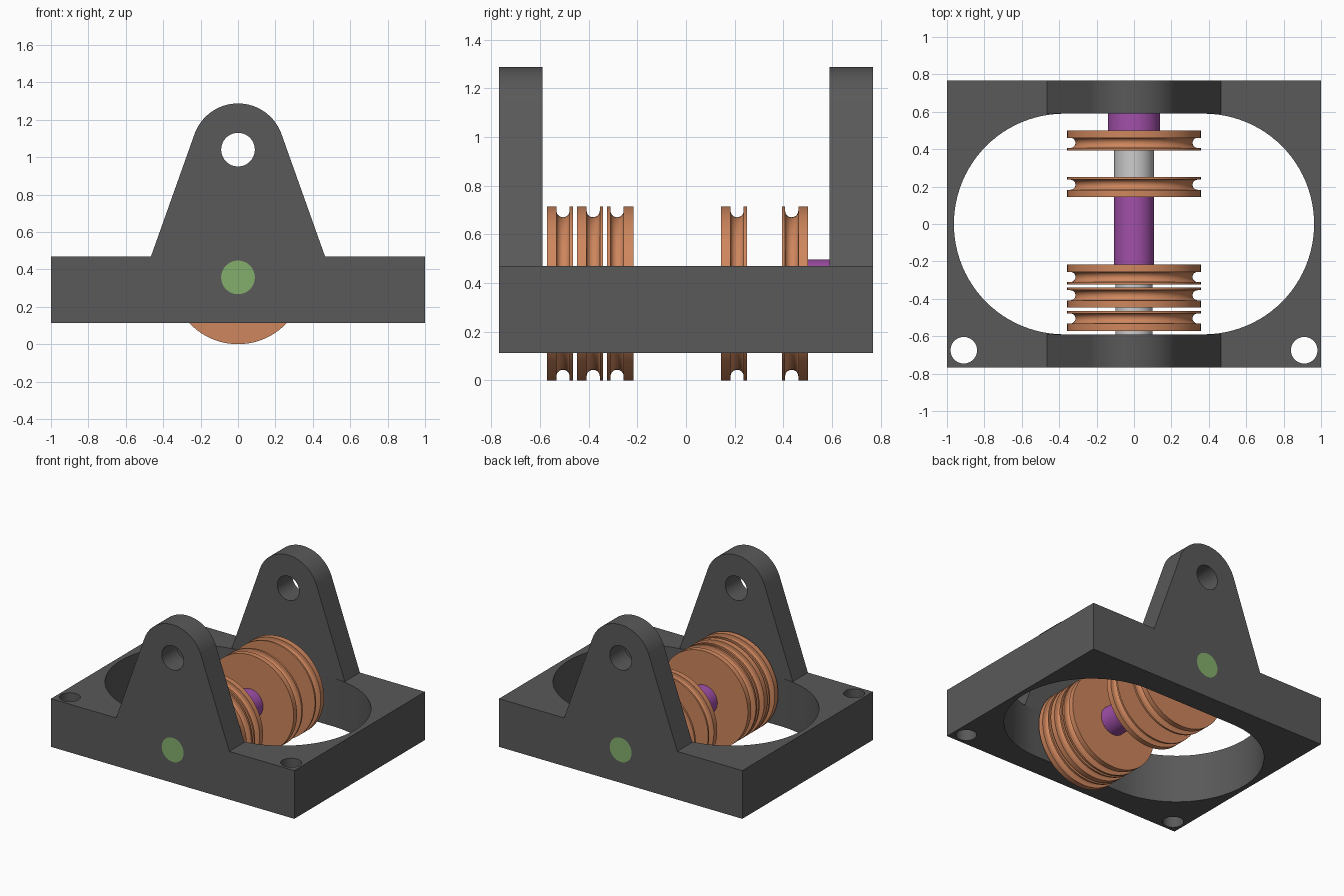
import bpy, bmesh
from math import sin, cos, pi, radians, atan2, acos, hypot
from mathutils import Matrix

if "Cube" in bpy.data.objects:
    bpy.data.objects.remove(bpy.data.objects["Cube"])

AXLE_Z, BORE, HALF_Y, WALL_Y = 0.357, 0.09, 0.767, 0.59


def material(name, rgb):
    m = bpy.data.materials.new(name)
    m.diffuse_color = (*rgb, 1)
    m.use_nodes = True
    m.node_tree.nodes["Principled BSDF"].inputs["Base Color"].default_value = m.diffuse_color
    return m


DARK = material("dark_metal", (0.10, 0.10, 0.10))
COPPER = material("copper", (0.62, 0.24, 0.11))
PURPLE = material("purple", (0.36, 0.08, 0.40))
GREEN = material("green", (0.23, 0.43, 0.15))


def finish(bm, name, mat=None):
    bmesh.ops.recalc_face_normals(bm, faces=bm.faces[:])
    me = bpy.data.meshes.new(name)
    bm.to_mesh(me)
    bm.free()
    ob = bpy.data.objects.new(name, me)
    bpy.context.collection.objects.link(ob)
    if mat:
        me.materials.append(mat)
    smooth(ob)
    return ob


def smooth(ob):
    bpy.ops.object.select_all(action='DESELECT')
    ob.select_set(True)
    bpy.context.view_layer.objects.active = ob
    bpy.ops.object.shade_smooth_by_angle(angle=radians(30))


def arc(cx, cy, r, a0, a1, n):
    return [(cx + r * cos(a0 + (a1 - a0) * i / n), cy + r * sin(a0 + (a1 - a0) * i / n))
            for i in range(n + 1)]


def circle(cx, cy, r, n=48):
    return arc(cx, cy, r, 0, 2 * pi, n)[:-1]


def plate(name, loops, depth, matrix, mat):
    """Extrude an outline with holes (first loop is the outside)."""
    bm = bmesh.new()
    for pts in loops:
        vs = [bm.verts.new((x, y, 0)) for x, y in pts]
        for a, b in zip(vs, vs[1:] + vs[:1]):
            bm.edges.new((a, b))
    bmesh.ops.triangle_fill(bm, edges=bm.edges[:], use_beauty=True)
    geo = bmesh.ops.extrude_face_region(bm, geom=bm.faces[:])
    new = [v for v in geo["geom"] if isinstance(v, bmesh.types.BMVert)]
    bmesh.ops.translate(bm, verts=new, vec=(0, 0, depth))
    bm.transform(matrix)
    return finish(bm, name, mat)


def lathe(name, profile, mat=None, steps=96):
    """Spin a closed (y, radius) profile around the axle."""
    bm = bmesh.new()
    rings = [[bm.verts.new((r * cos(2 * pi * i / steps), y, AXLE_Z + r * sin(2 * pi * i / steps)))
              for i in range(steps)] for y, r in profile]
    for a, b in zip(rings, rings[1:] + rings[:1]):
        for i in range(steps):
            j = (i + 1) % steps
            bm.faces.new((a[i], a[j], b[j], b[i]))
    return finish(bm, name, mat)


def rod(name, y0, y1, r, mat=None):
    bm = bmesh.new()
    m = Matrix.Translation((0, (y0 + y1) / 2, AXLE_Z)) @ Matrix.Rotation(pi / 2, 4, 'X')
    bmesh.ops.create_cone(bm, cap_ends=True, segments=64, radius1=r, radius2=r,
                          depth=y1 - y0, matrix=m)
    return finish(bm, name, mat)


def tube(name, y0, y1, r, mat=None):
    return lathe(name, [(y0, BORE), (y0, r), (y1, r), (y1, BORE)], mat, 64)


# Base frame with slot opening and two front bolt holes
outer = [(-1, -HALF_Y), (1, -HALF_Y), (1, HALF_Y), (-1, HALF_Y)]
slot = (arc(0.373, 0, WALL_Y, -pi / 2, pi / 2, 48)
        + arc(-0.373, 0, WALL_Y, pi / 2, 3 * pi / 2, 48))
holes = [circle(s * 0.91, -0.675, 0.071) for s in (-1, 1)]
base = plate("base_frame", [outer, slot] + holes, 0.358, Matrix.Translation((0, 0, 0.112)), DARK)

# Axle bore through the frame
cutter = rod("axle_bore_cutter", -1, 1, BORE)
cutter.hide_render = True
mod = base.modifiers.new("axle_bore", 'BOOLEAN')
mod.operation, mod.solver, mod.object = 'DIFFERENCE', 'EXACT', cutter
bpy.context.view_layer.objects.active = base
bpy.ops.object.modifier_apply(modifier=mod.name)
bpy.data.objects.remove(cutter)
smooth(base)

# Tapered lugs: tangent sides running up to a round top with an eye
foot_x, foot_z, eye_z, top_r = 0.465, 0.47, 1.04, 0.247
t = atan2(foot_z - eye_z, foot_x) + acos(top_r / hypot(foot_x, foot_z - eye_z))
lug = [(-foot_x, foot_z), (foot_x, foot_z)] + arc(0, eye_z, top_r, t, pi - t, 40)
for name, y in (("front_lug", -WALL_Y), ("back_lug", HALF_Y)):
    m = Matrix.Translation((0, y, 0)) @ Matrix.Rotation(pi / 2, 4, 'X')
    plate(name, [lug, circle(0, eye_z, BORE)], HALF_Y - WALL_Y, m, DARK)

# Axle pin, flush with the outer faces
rod("axle_pin", -HALF_Y, HALF_Y, BORE, GREEN)

# Grooved pulleys: (centre y, groove offset)
R, HALF_W, G, DEPTH = 0.357, 0.0535, 0.027, 0.044
pulleys = [(-0.518, 0.013), (-0.394, 0.013), (-0.27, -0.013), (0.197, 0.013), (0.447, -0.013)]
for n, (y, off) in enumerate(pulleys, 1):
    groove = arc(y + off, R - DEPTH + G, G, pi, 2 * pi, 12)
    lathe(f"pulley_{n}", [(y - HALF_W, BORE), (y - HALF_W, R), (y + off - G, R)] + groove
          + [(y + off + G, R), (y + HALF_W, R), (y + HALF_W, BORE)], COPPER)

# Spacers filling the gaps along the axle
edges = [-WALL_Y] + [y + s * HALF_W for y, _ in pulleys for s in (-1, 1)] + [WALL_Y]
looks = [("front_washer", 0.1, None), ("washer_1", 0.1, None), ("washer_2", 0.1, None),
         ("centre_spacer", 0.106, PURPLE), ("short_spacer", 0.106, None),
         ("back_collar", 0.14, PURPLE)]
for i, (name, r, mat) in enumerate(looks):
    tube(name, edges[2 * i], edges[2 * i + 1], r, mat)
